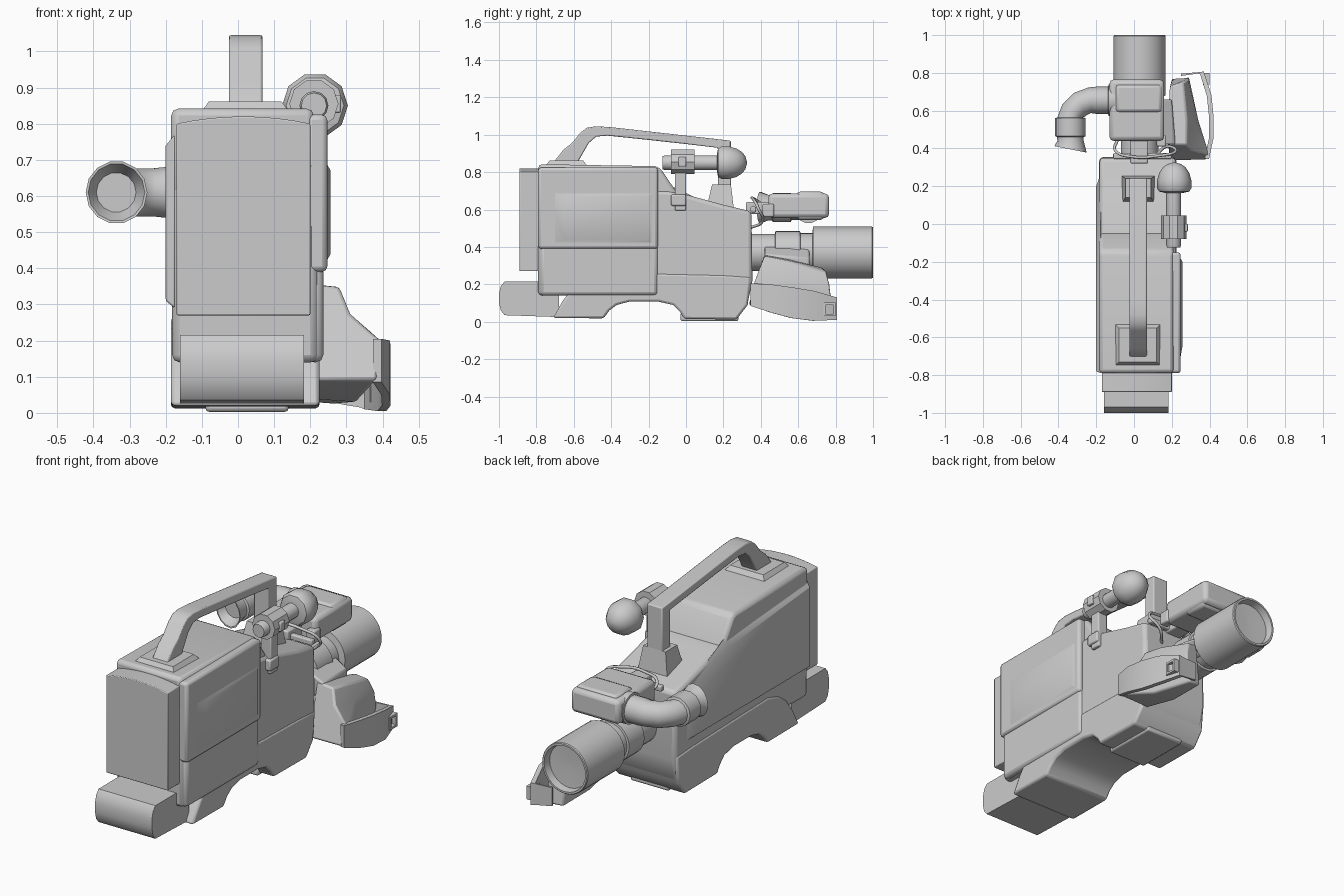
import bpy, bmesh, math
from mathutils import Vector


def finish(bm, name, bevel=0, seg=2):
    bmesh.ops.recalc_face_normals(bm, faces=bm.faces)
    me = bpy.data.meshes.new(name)
    bm.to_mesh(me)
    bm.free()
    ob = bpy.data.objects.new(name, me)
    bpy.context.collection.objects.link(ob)
    if bevel:
        m = ob.modifiers.new("bevel", 'BEVEL')
        m.width, m.segments, m.limit_method = bevel, seg, 'ANGLE'
        m.angle_limit = math.radians(40)
    return ob


def loft(name, rings, bevel=0):
    """Skin a list of equal-length point rings, capping both ends."""
    bm = bmesh.new()
    vs = [[bm.verts.new(p) for p in r] for r in rings]
    n = len(vs[0])
    for a, b in zip(vs, vs[1:]):
        for i in range(n):
            j = (i + 1) % n
            bm.faces.new((a[i], a[j], b[j], b[i]))
    bm.faces.new(vs[0])
    bm.faces.new(vs[-1])
    return finish(bm, name, bevel)


def prism(name, pts, x0, x1, bevel=0):
    """Side profile in (y, z), extruded between x0 and x1."""
    return loft(name, [[(x, y, z) for y, z in pts] for x in (x0, x1)], bevel)


def box(name, x0, x1, y0, y1, z0, z1, bevel=0):
    return prism(name, [(y0, z0), (y1, z0), (y1, z1), (y0, z1)], x0, x1, bevel)


def circle(c, d, r, n):
    d = Vector(d).normalized()
    u = d.cross(Vector((0, 0, 1))).normalized()
    v = u.cross(d)
    return [Vector(c) + r * (math.cos(t) * u + math.sin(t) * v)
            for t in (2 * math.pi * i / n for i in range(n))]


def lathe_y(name, x, z, prof, n=24):
    """Turned part along y from (y, radius) pairs."""
    return loft(name, [circle((x, y, z), (0, 1, 0), r, n) for y, r in prof])


# main housing and its sloped front
prism("main_body", [(-.79, .14), (-.66, .14), (-.3, .2), (0, .08), (.28, .05), (.33, .1),
                    (.355, .22), (.35, .59), (.2, .625), (0, .68), (-.1, .70), (-.79, .70)],
      -.182, .222, .02)
prism("top_hood", [(-.79, .6), (-.02, .6), (-.055, .70), (-.14, .825), (-.17, .832), (-.79, .842)],
      -.185, .21, .02)

# shoulder rest shell with arched underside
prism("shoulder_shell", [(-.71, .02), (-.44, .018), (-.41, .06), (-.37, .09), (-.30, .108),
                         (-.15, .108), (-.07, .09), (-.03, .05), (-.01, .015), (.27, .012),
                         (.33, .09), (.345, .24), (.2, .25), (-.44, .265), (-.53, .24),
                         (-.6, .19), (-.66, .11)], -.186, .226, .012)
box("shoulder_pad", -.09, .14, -.03, .28, .003, .05, .01)

# side covers
box("right_side_cover", .19, .247, -.79, -.15, .39, .825, .015)
box("right_lower_cover", .19, .236, -.78, -.15, .14, .42, .02)
loft("right_cover_bulge", [[(.24, -.74, .41), (.24, -.17, .41), (.24, -.17, .70), (.24, -.74, .70)],
                           [(.256, -.65, .44), (.256, -.2, .44), (.256, -.2, .67), (.256, -.65, .67)]])
loft("left_side_cover", [[(-.175, -.79, .29), (-.175, .27, .29), (-.175, .27, .56),
                          (-.175, -.06, .72), (-.175, -.79, .77)],
                         [(-.2, -.78, .31), (-.2, .2, .31), (-.2, .2, .53),
                          (-.2, -.09, .68), (-.2, -.78, .74)]], .005)

# rear battery with crowned top, and the lower rear pack
arc = [(-.17 + .37 * i / 8, .80 + .02 * (1 - (i / 4 - 1) ** 2)) for i in range(9)]
loft("rear_battery", [[(x, y, z) for x, z in [(.20, .27), (-.17, .27)] + arc] for y in (-.89, -.77)], .004)
prism("lower_rear_pack", [(-.68, .025), (-.97, .035), (-.99, .06), (-1, .10), (-1, .15),
                          (-.99, .19), (-.97, .215), (-.68, .215)], -.16, .182)

# carry handle with both mounts
prism("carry_handle", [(-.71, .85), (-.655, .92), (-.61, .955), (-.565, 1.01), (-.53, 1.037), (-.48, 1.045),
                       (-.4, 1.04), (.24, .968), (.24, .66), (.17, .66), (.17, .93),
                       (.0, .95), (-.2, .972), (-.42, .995), (-.48, .99), (-.52, .955), (-.58, .85)],
      -.025, .068, .006)
loft("handle_rear_mount", [[(-.1, -.75, .835), (.14, -.75, .835), (.14, -.53, .835), (-.1, -.53, .835)],
                           [(-.08, -.73, .862), (.12, -.73, .862), (.12, -.55, .862), (-.08, -.55, .862)]])
loft("handle_front_mount", [[(-.065, .11, .61), (.11, .11, .61), (.11, .255, .61), (-.065, .255, .61)],
                            [(-.045, .14, .735), (.09, .14, .735), (.09, .24, .735), (-.045, .24, .735)]])

# microphone, clamp and post
lathe_y("microphone_stick", .21, .85, [(-.125, .035), (-.11, .04), (.2, .04)], 12)
lathe_y("microphone_clamp", .21, .855, [(-.08, .068), (.045, .068)], 10)
lathe_y("microphone_foam", .213, .85, [(.165, .05), (.172, .08), (.19, .091), (.23, .091),
                                      (.27, .08), (.30, .06), (.318, .035), (.325, .008)], 10)
box("microphone_post", .18, .24, -.06, .0, .595, .80, .006)
box("microphone_post_foot", .15, .25, -.08, .0, .62, .68, .008)
box("clamp_screw", .265, .285, -.04, 0, .83, .88, .005)

# lens barrel with recessed glass
lathe_y("lens_barrel", .03, .37, [(.33, .10), (.475, .10), (.478, .115), (.61, .115), (.612, .104),
                                 (.675, .104), (.68, .138), (.995, .138), (1, .134), (1, .124),
                                 (.96, .118), (.955, .02)], 28)
loft("lens_motor", [[(.08, .42, .3), (.22, .42, .26), (.22, .42, .36), (.08, .42, .42)],
                    [(.08, .66, .3), (.2, .66, .25), (.2, .66, .34), (.08, .66, .42)]], .01)

# viewfinder body and bracket
box("viewfinder_body", -.13, .16, .44, .765, .555, .685, .022)
box("viewfinder_cover", -.1, .15, .59, .74, .545, .695, .02)
box("viewfinder_bracket", -.02, .075, .32, .46, .575, .64, .008)
box("viewfinder_slide", -.11, .2, .345, .375, .585, .615, .006)
box("viewfinder_knob", .12, .17, .41, .47, .56, .63, .008)

# angled eyepiece with hollow cup
ey, ez, n = .655, .61, 14
path = [((-.10, ey, ez), (-1, 0, 0), .083), ((-.135, ey, ez), (-1, 0, 0), .083),
        ((-.137, ey, ez), (-1, 0, 0), .072), ((-.20, ey, ez), (-1, 0, 0), .072),
        ((-.235, ey, ez), (-1, -.1, 0), .068), ((-.285, .635, ez), (-1, -.6, 0), .068),
        ((-.32, .60, ez), (-.5, -1, 0), .068), ((-.337, .565, ez), (0, -1, 0), .068),
        ((-.337, .56, ez), (0, -1, 0), .080), ((-.337, .465, ez), (0, -1, 0), .080),
        ((-.337, .46, ez), (0, -1, 0), .070), ((-.336, .44, ez), (0, -1, 0), .070),
        ((-.336, .395, ez), (-.2, -1, 0), .087), ((-.336, .396, ez), (-.2, -1, 0), .08),
        ((-.337, .45, ez), (0, -1, 0), .055)]
loft("eyepiece", [circle(c, d, r, n) for c, d, r in path])

# viewfinder cable
cu = bpy.data.curves.new("viewfinder_cable", 'CURVE')
cu.dimensions, cu.bevel_depth, cu.bevel_resolution, cu.resolution_u = '3D', .008, 1, 6
sp = cu.splines.new('BEZIER')
pts = [(-.09, .44, .6), (-.1, .39, .64), (0, .355, .66), (.12, .36, .655), (.22, .385, .61), (.17, .41, .54), (.1, .34, .5)]
sp.bezier_points.add(len(pts) - 1)
for b, p in zip(sp.bezier_points, pts):
    b.co = p
    b.handle_left_type = b.handle_right_type = 'AUTO'
bpy.context.collection.objects.link(bpy.data.objects.new("viewfinder_cable", cu))

# hand grip body
loft("hand_grip", [
    [(.19, .335, .09), (.385, .34, .09), (.40, .36, .20), (.31, .39, .275), (.28, .42, .35), (.18, .42, .36)],
    [(.19, .55, .04), (.33, .55, .03), (.34, .55, .15), (.315, .55, .25), (.28, .55, .325), (.18, .55, .335)],
    [(.20, .77, .03), (.27, .77, .025), (.29, .78, .12), (.285, .77, .20), (.26, .75, .27), (.19, .73, .29)]], .01)

# hand strap: x, y, z low, z high, outward direction
strap = [(.385, .345, .085, .205, 1, -.1), (.408, .45, .05, .20, 1, .05), (.41, .56, .02, .185, 1, .1),
         (.398, .68, .005, .165, 1, .25), (.36, .80, .01, .13, .8, .6), (.34, .80, .015, .13, .2, .3),
         (.25, .79, .03, .13, 0, .5)]
loft("hand_strap", [[(x - .012 * a, y - .012 * b, lo), (x + .012 * a, y + .012 * b, lo),
                     (x + .012 * a, y + .012 * b, hi), (x - .012 * a, y - .012 * b, hi)]
                    for x, y, lo, hi, a, b in strap])

# strap buckle frame
for i, (y0, y1, z0, z1) in enumerate([(.735, .80, .03, .042), (.735, .80, .09, .102),
                                      (.735, .747, .03, .102), (.788, .80, .03, .102)]):
    box(f"strap_buckle_bar_{i + 1}", .365, .40, y0, y1, z0, z1)

bpy.ops.object.select_all(action='DESELECT')
for ob in bpy.data.objects:
    if ob.type == 'MESH':
        ob.select_set(True)
        bpy.context.view_layer.objects.active = ob
bpy.ops.object.shade_smooth_by_angle(angle=math.radians(35))
